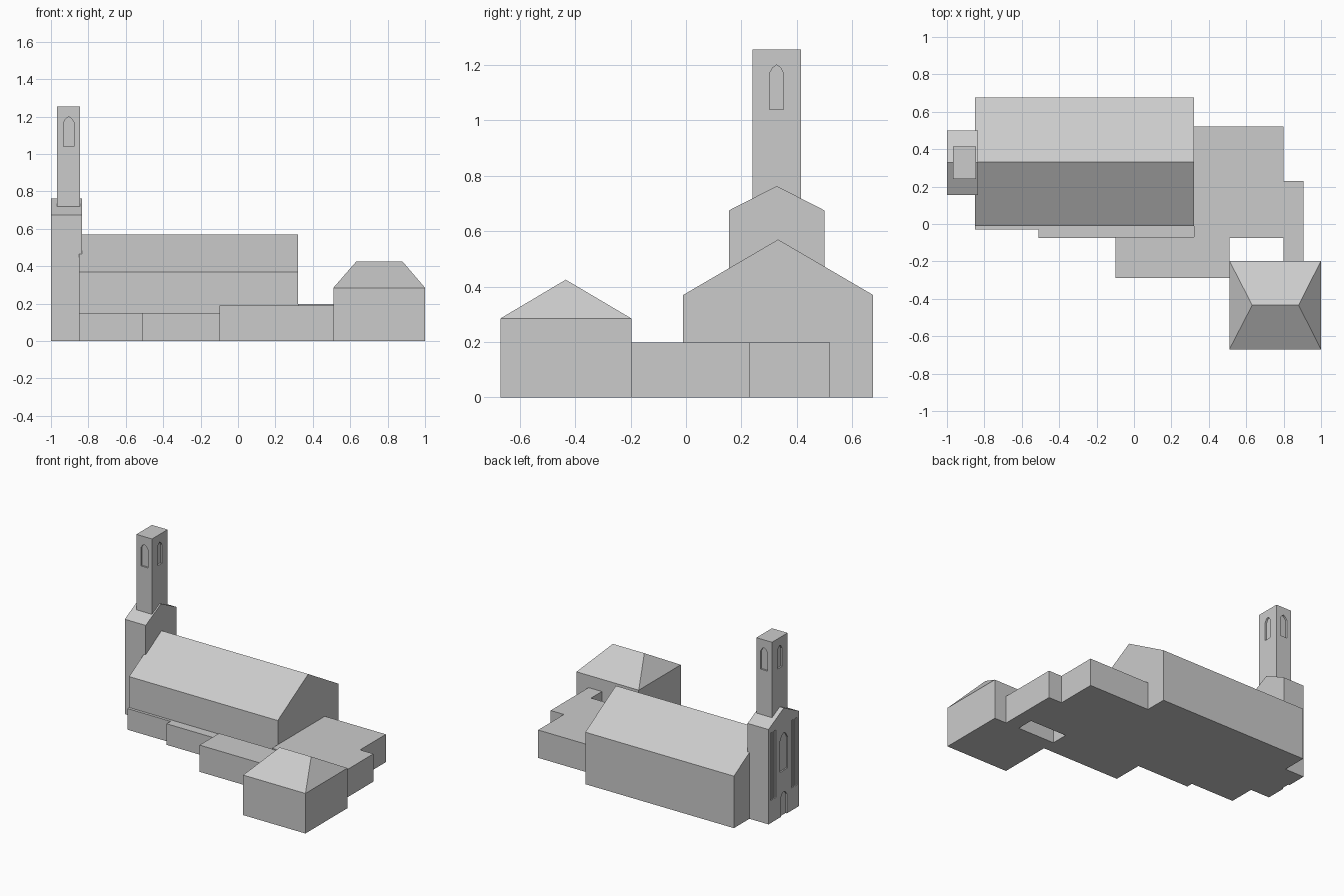
import bpy, bmesh
from mathutils import Vector

if "Cube" in bpy.data.objects:
    bpy.data.objects.remove(bpy.data.objects["Cube"])

stone = bpy.data.materials.new("plain grey")
stone.diffuse_color = (0.6, 0.6, 0.6, 1)
stone.use_nodes = True
stone.node_tree.nodes["Principled BSDF"].inputs["Base Color"].default_value = stone.diffuse_color


def prism(name, outline, offset):
    """Closed solid made by sweeping a flat 3D outline along an offset."""
    bm = bmesh.new()
    face = bm.faces.new([bm.verts.new(p) for p in outline])
    swept = bmesh.ops.extrude_face_region(bm, geom=[face], use_keep_orig=True)
    verts = [g for g in swept["geom"] if isinstance(g, bmesh.types.BMVert)]
    bmesh.ops.translate(bm, verts=verts, vec=Vector(offset))
    bmesh.ops.recalc_face_normals(bm, faces=bm.faces)
    mesh = bpy.data.meshes.new(name)
    bm.to_mesh(mesh)
    bm.free()
    mesh.materials.append(stone)
    obj = bpy.data.objects.new(name, mesh)
    bpy.context.collection.objects.link(obj)
    return obj


def box(name, x0, x1, y0, y1, z0, z1):
    return prism(name, [(x0, y0, z0), (x1, y0, z0), (x1, y1, z0), (x0, y1, z0)],
                 (0, 0, z1 - z0))


def gable(name, x0, x1, y0, y1, eave, ridge):
    ym = (y0 + y1) / 2
    return prism(name, [(x0, y0, 0), (x0, y1, 0), (x0, y1, eave),
                        (x0, ym, ridge), (x0, y0, eave)], (x1 - x0, 0, 0))


def arch(a0, a1, z0, shoulder, top):
    """Pointed opening outline with a clipped tip, in (across, height)."""
    w = a1 - a0
    mid = (shoulder + 2 * top) / 3
    return [(a0, z0), (a1, z0), (a1, shoulder), (a1 - w * .22, mid),
            ((a0 + a1) / 2, top), (a0 + w * .22, mid), (a0, shoulder)]


def cut(target, cutter):
    mod = target.modifiers.new("recess", "BOOLEAN")
    mod.operation = "DIFFERENCE"
    mod.solver = "EXACT"
    mod.object = cutter
    bpy.context.view_layer.objects.active = target
    bpy.ops.object.modifier_apply(modifier=mod.name)
    bpy.data.objects.remove(cutter)


def cut_x(target, outline, x, depth):
    """Recess in a wall at x; depth is signed, pointing into the wall."""
    cut(target, prism("cutter", [(x - depth, a, z) for a, z in outline], (2 * depth, 0, 0)))


def cut_y(target, outline, y, depth):
    cut(target, prism("cutter", [(a, y - depth, z) for a, z in outline], (0, 2 * depth, 0)))


# Nave with gabled roof
gable("nave", -0.85, 0.32, -0.01, 0.675, 0.37, 0.57)

# Entrance facade with door, tall window and side slots
facade = gable("entrance_facade", -1, -0.835, 0.155, 0.5, 0.675, 0.763)
cut_x(facade, arch(0.285, 0.37, 0.32, 0.54, 0.59), -1, 0.01)
cut_x(facade, arch(0.295, 0.36, -0.01, 0.14, 0.17), -1, 0.01)
for y0 in (0.18, 0.22, 0.415, 0.455):
    cut_x(facade, [(y0, 0.16), (y0 + 0.022, 0.16), (y0 + 0.022, 0.64), (y0, 0.64)], -1, 0.008)

# Bell tower with an arched recess on each side
tower = box("bell_tower", -0.968, -0.845, 0.24, 0.415, 0.6, 1.255)
for x, d in ((-0.968, 0.012), (-0.845, -0.012)):
    cut_x(tower, arch(0.302, 0.352, 1.04, 1.17, 1.2), x, d)
for y, d in ((0.24, 0.012), (0.415, -0.012)):
    cut_y(tower, arch(-0.932, -0.878, 1.04, 1.17, 1.2), y, d)

# Low flat-roofed wings
box("west_aisle", -0.85, -0.51, -0.03, -0.01, 0, 0.15)
box("middle_aisle", -0.51, 0.32, -0.075, -0.01, 0, 0.15)
box("front_wing", -0.1, 0.51, -0.29, -0.07, 0, 0.19)
box("rear_annex", 0.32, 0.8, -0.075, 0.52, 0, 0.198)
box("connecting_passage", 0.8, 0.905, -0.197, 0.23, 0, 0.198)

# House with hipped roof: pull the roof's top corners in to a ridge
box("house_walls", 0.51, 1, -0.67, -0.197, 0, 0.285)
roof = box("house_roof", 0.51, 1, -0.67, -0.197, 0.285, 0.425)
bm = bmesh.new()
bm.from_mesh(roof.data)
for v in bm.verts:
    if v.co.z > 0.4:
        v.co.x = 0.632 if v.co.x < 0.7 else 0.88
        v.co.y = -0.434
bmesh.ops.remove_doubles(bm, verts=bm.verts, dist=0.001)
bm.to_mesh(roof.data)
bm.free()
